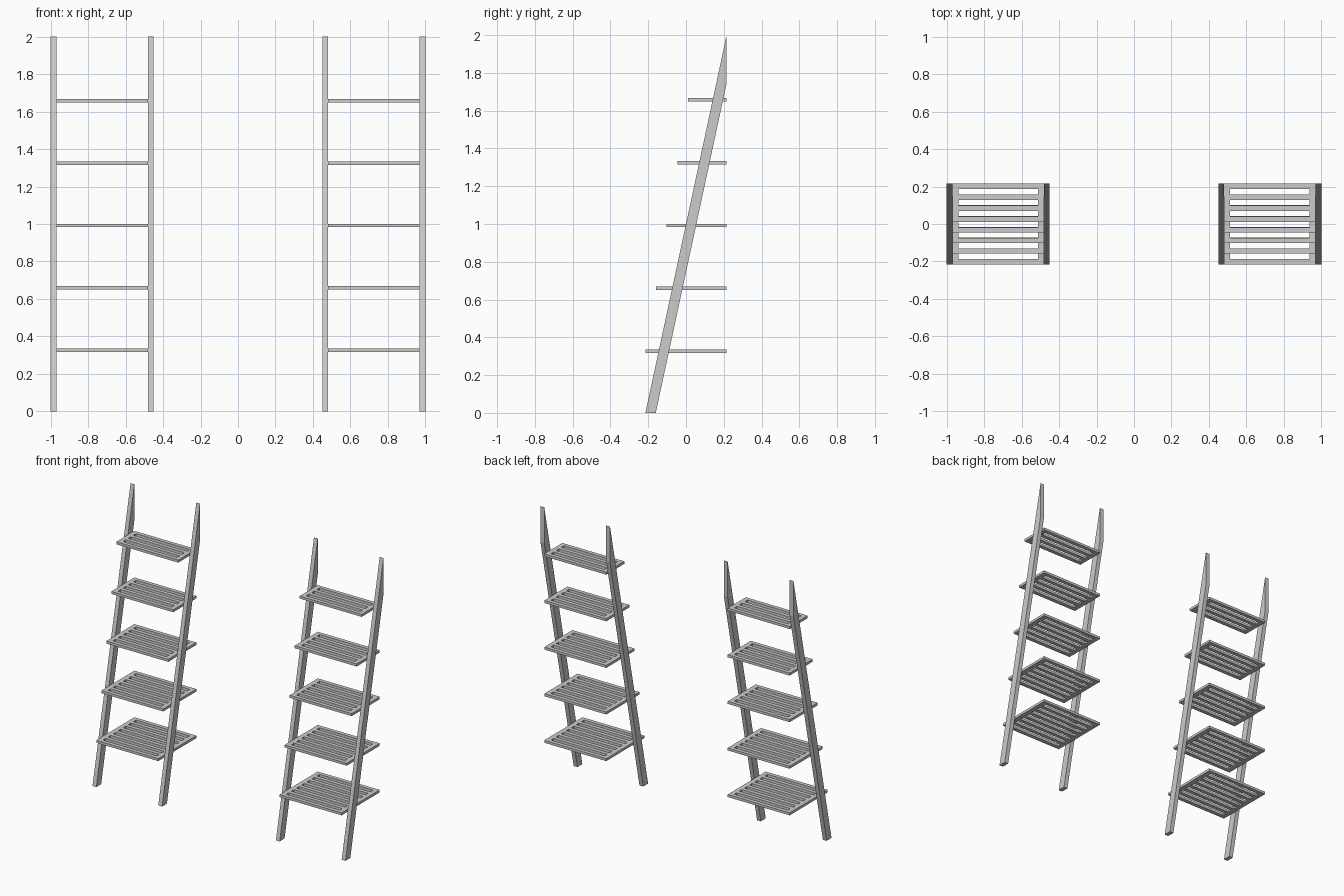
import bpy
import bmesh

cube = bpy.data.objects.get("Cube")
if cube:
    bpy.data.objects.remove(cube, do_unlink=True)

UNIT_X = 0.725      # centre of each ladder shelf
HALF_W = 0.275      # half of its outer width
RAIL_T = 0.03       # rail thickness
BACK = 0.215        # wall plane
LEAN = 0.215        # y travel per unit of height
SHELF_T = 0.018
STILE = 0.033       # side strips of a shelf
SLAT = 0.028


def finish(bm, name, location):
    bmesh.ops.recalc_face_normals(bm, faces=bm.faces[:])
    mesh = bpy.data.meshes.new(name)
    bm.to_mesh(mesh)
    bm.free()
    obj = bpy.data.objects.new(name, mesh)
    obj.location = location
    bpy.context.collection.objects.link(obj)
    return obj


def extrude(bm, faces, offset):
    result = bmesh.ops.extrude_face_region(bm, geom=faces)
    verts = [g for g in result["geom"] if isinstance(g, bmesh.types.BMVert)]
    bmesh.ops.translate(bm, verts=verts, vec=offset)


def make_rail(name, x):
    # Leaning plank, cut level at the floor and upright at the wall
    foot = -BACK + 0.055
    profile = [(-BACK, 0), (foot, 0), (BACK, (BACK - foot) / LEAN), (BACK, 2)]
    bm = bmesh.new()
    face = bm.faces.new([bm.verts.new((-RAIL_T / 2, y, z)) for y, z in profile])
    extrude(bm, [face], (RAIL_T, 0, 0))
    return finish(bm, name, (x, 0, 0))


def make_shelf(name, x, z, front, slots):
    # Slatted panel: a flat grid with the slots left open, then thickened
    half = HALF_W - RAIL_T
    xs = [-half, -half + STILE, half - STILE, half]
    pitch = (BACK - front - SLAT) / slots
    ys = []
    for i in range(slots + 1):
        ys += [front + i * pitch, front + i * pitch + SLAT]
    bm = bmesh.new()
    grid = [[bm.verts.new((px, py, 0)) for px in xs] for py in ys]
    for r in range(len(ys) - 1):
        for c in range(3):
            if r % 2 and c == 1:
                continue
            bm.faces.new((grid[r][c], grid[r][c + 1],
                          grid[r + 1][c + 1], grid[r + 1][c]))
    extrude(bm, bm.faces[:], (0, 0, SHELF_T))
    bmesh.ops.dissolve_limit(bm, angle_limit=0.01, verts=bm.verts[:],
                             edges=bm.edges[:])
    bmesh.ops.triangulate(bm, faces=[f for f in bm.faces if len(f.verts) > 4])
    return finish(bm, name, (x, 0, z - SHELF_T / 2))


# Two matching ladder shelves
for unit, side in (("right", -1), ("left", 1)):
    centre = side * UNIT_X
    for rail, s in (("right", -1), ("left", 1)):
        make_rail(f"{unit}_unit_{rail}_rail", centre + s * (HALF_W - RAIL_T / 2))
    # Shelves get one slat shallower at each level
    for level in range(5):
        make_shelf(f"{unit}_unit_shelf_{level + 1}", centre,
                   0.326 + level * 0.333, -BACK + level * 0.0565, 7 - level)
